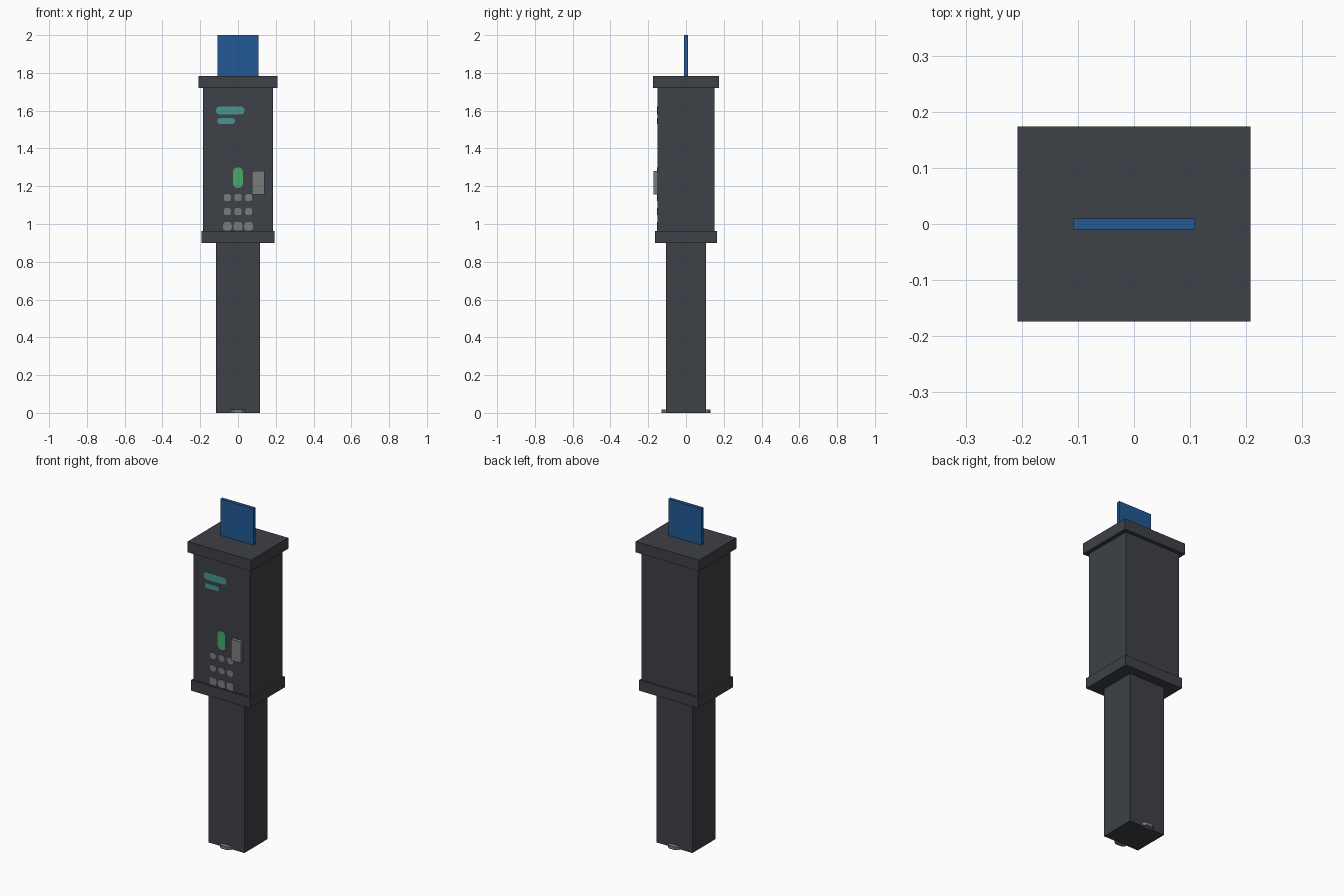
import bpy, bmesh, math

if "Cube" in bpy.data.objects:
    bpy.data.objects.remove(bpy.data.objects["Cube"])


def material(name, rgb):
    m = bpy.data.materials.new(name)
    m.diffuse_color = (*rgb, 1)
    m.use_nodes = True
    m.node_tree.nodes["Principled BSDF"].inputs["Base Color"].default_value = m.diffuse_color
    return m


DARK = material("charcoal", (0.047, 0.052, 0.061))
BLUE = material("sign blue", (0.016, 0.102, 0.300))
TEAL = material("teal", (0.072, 0.296, 0.285))
GREEN = material("green", (0.061, 0.400, 0.138))
GREY = material("grey", (0.195, 0.200, 0.200))


def finish(bm, name, mat):
    bmesh.ops.recalc_face_normals(bm, faces=bm.faces)
    me = bpy.data.meshes.new(name)
    bm.to_mesh(me)
    bm.free()
    me.materials.append(mat)
    ob = bpy.data.objects.new(name, me)
    bpy.context.collection.objects.link(ob)
    return ob


def box(name, x, y, z, mat):
    """Box from (min, max) ranges."""
    bm = bmesh.new()
    bmesh.ops.create_cube(bm, size=1)
    for v in bm.verts:
        v.co = [r[0] if c < 0 else r[1] for c, r in zip(v.co, (x, y, z))]
    return finish(bm, name, mat)


def prism(name, points, offset, mat):
    """Extrude a flat outline along an offset."""
    bm = bmesh.new()
    face = bm.faces.new([bm.verts.new(p) for p in points])
    ext = bmesh.ops.extrude_face_region(bm, geom=[face], use_keep_orig=True)
    verts = [g for g in ext["geom"] if isinstance(g, bmesh.types.BMVert)]
    bmesh.ops.translate(bm, verts=verts, vec=offset)
    return finish(bm, name, mat)


FRONT = -0.152


def plate(name, x0, x1, z0, z1, r, mat):
    """Thin rounded-corner plate on the front of the cabinet."""
    pts = []
    corners = ((x1 - r, z1 - r), (x0 + r, z1 - r), (x0 + r, z0 + r), (x1 - r, z0 + r))
    for q, (cx, cz) in enumerate(corners):
        for k in range(4):
            a = math.radians(90 * q + 2 + 86 * k / 3)
            pts.append((cx + r * math.cos(a), FRONT, cz + r * math.sin(a)))
    return prism(name, pts, (0, -0.002, 0), mat)


# Post, cabinet, collars and sign
box("post", (-0.117, 0.117), (-0.107, 0.107), (0, 0.9), DARK)
box("lower_collar", (-0.194, 0.194), (-0.163, 0.163), (0.9, 0.962), DARK)
box("cabinet", (-0.184, 0.184), (FRONT, -FRONT), (0.962, 1.72), DARK)
box("cap", (-0.208, 0.208), (-0.174, 0.174), (1.72, 1.784), DARK)
box("sign_panel", (-0.109, 0.109), (-0.01, 0.01), (1.784, 2), BLUE)

# Display bars, indicator and card reader
plate("display_bar_upper", -0.117, 0.035, 1.58, 1.623, 0.021, TEAL)
plate("display_bar_lower", -0.109, -0.016, 1.53, 1.56, 0.014, TEAL)
plate("indicator", -0.027, 0.027, 1.19, 1.30, 0.026, GREEN)
box("card_reader", (0.075, 0.14), (-0.172, FRONT), (1.155, 1.28), GREY)

# Keypad, with a larger bottom row
for row, (z, r) in enumerate(((1.14, 0.019), (1.066, 0.019), (0.988, 0.023))):
    for col in range(3):
        x = (col - 1) * 0.056
        plate(f"key_{row}_{col}", x - r, x + r, z - r, z + r, r * 0.7, GREY)

# Foot tabs, front and back
for side, s in (("front", -1), ("back", 1)):
    outline = [(-0.037, 0.107 * s, 0), (-0.037, 0.116 * s, 0), (-0.02, 0.131 * s, 0),
               (0.02, 0.131 * s, 0), (0.037, 0.116 * s, 0), (0.037, 0.107 * s, 0)]
    prism("foot_tab_" + side, outline, (0, 0, 0.018), GREY)
